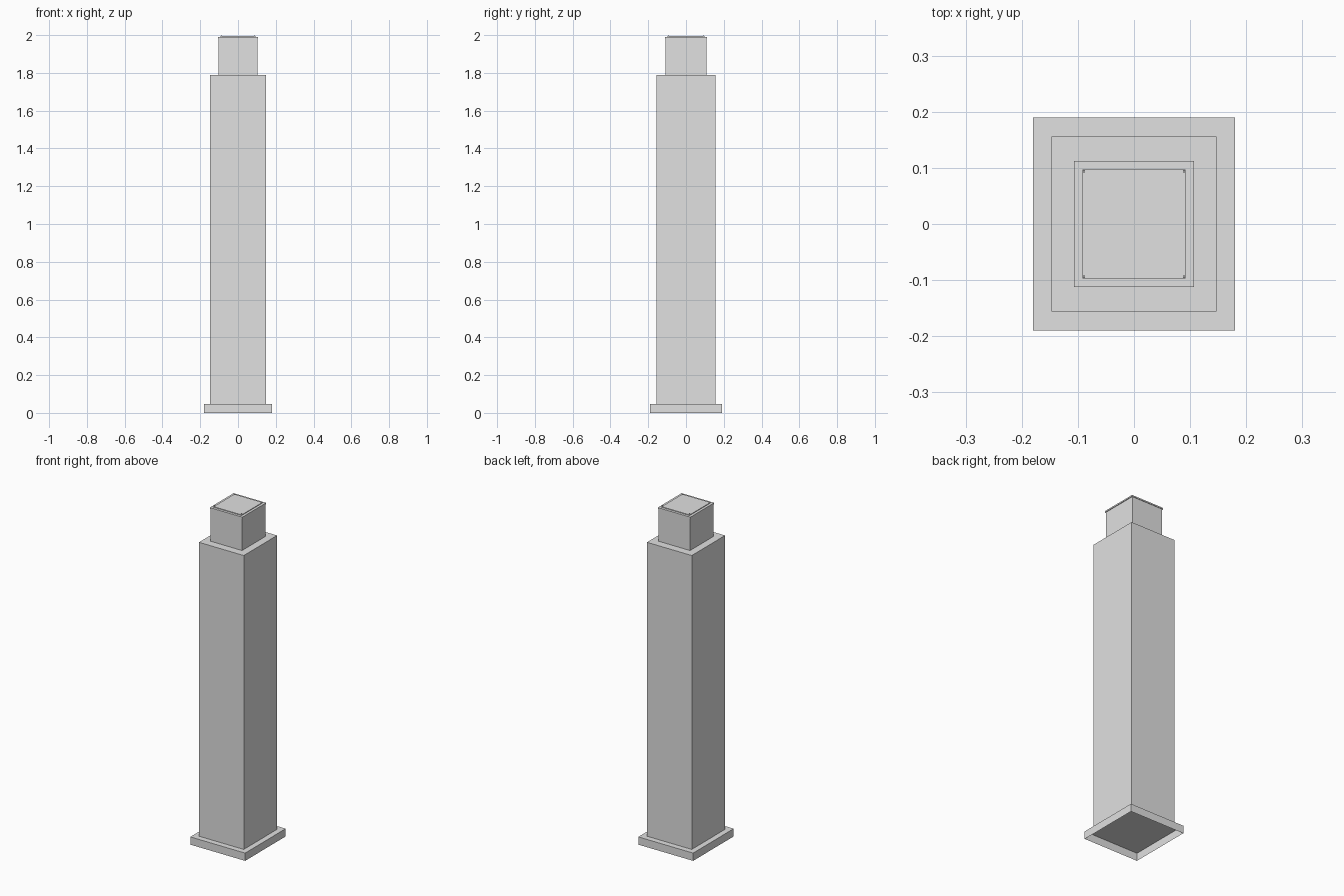
import bpy
import bmesh

if "Cube" in bpy.data.objects:
    bpy.data.objects.remove(bpy.data.objects["Cube"])

grey = bpy.data.materials.new("concrete_grey")
grey.diffuse_color = (0.75, 0.75, 0.75, 1)
grey.use_nodes = True
grey.node_tree.nodes["Principled BSDF"].inputs["Base Color"].default_value = grey.diffuse_color


def box(name, hx, hy, z0, z1, x=0, y=0, open_bottom=False):
    """Box from half widths, bottom and top heights."""
    bm = bmesh.new()
    bmesh.ops.create_cube(bm, size=1)
    for v in bm.verts:
        v.co = (x + v.co.x * 2 * hx, y + v.co.y * 2 * hy,
                z0 if v.co.z < 0 else z1)
    if open_bottom:
        bm.normal_update()
        bottom = [f for f in bm.faces if f.normal.z < -0.9]
        bmesh.ops.delete(bm, geom=bottom, context='FACES_ONLY')
    mesh = bpy.data.meshes.new(name)
    bm.to_mesh(mesh)
    bm.free()
    mesh.materials.append(grey)
    obj = bpy.data.objects.new(name, mesh)
    bpy.context.collection.objects.link(obj)
    return obj


# Hollow plinth, open underneath
box("plinth", 0.18, 0.19, 0, 0.046, open_bottom=True)

# Tall shaft and narrower upper block
box("shaft", 0.147, 0.156, 0.046, 1.79)
box("upper_block", 0.103, 0.109, 1.79, 1.982)

# Slightly overhanging roof edge
box("roof_lip", 0.107, 0.112, 1.982, 1.99)

# Thin roof pad with a small post at each corner
box("roof_pad", 0.092, 0.097, 1.99, 1.994)
for sx, side in ((-1, "left"), (1, "right")):
    for sy, end in ((-1, "front"), (1, "back")):
        box(f"corner_post_{end}_{side}", 0.002, 0.002, 1.99, 2.0,
            sx * 0.089, sy * 0.094)
